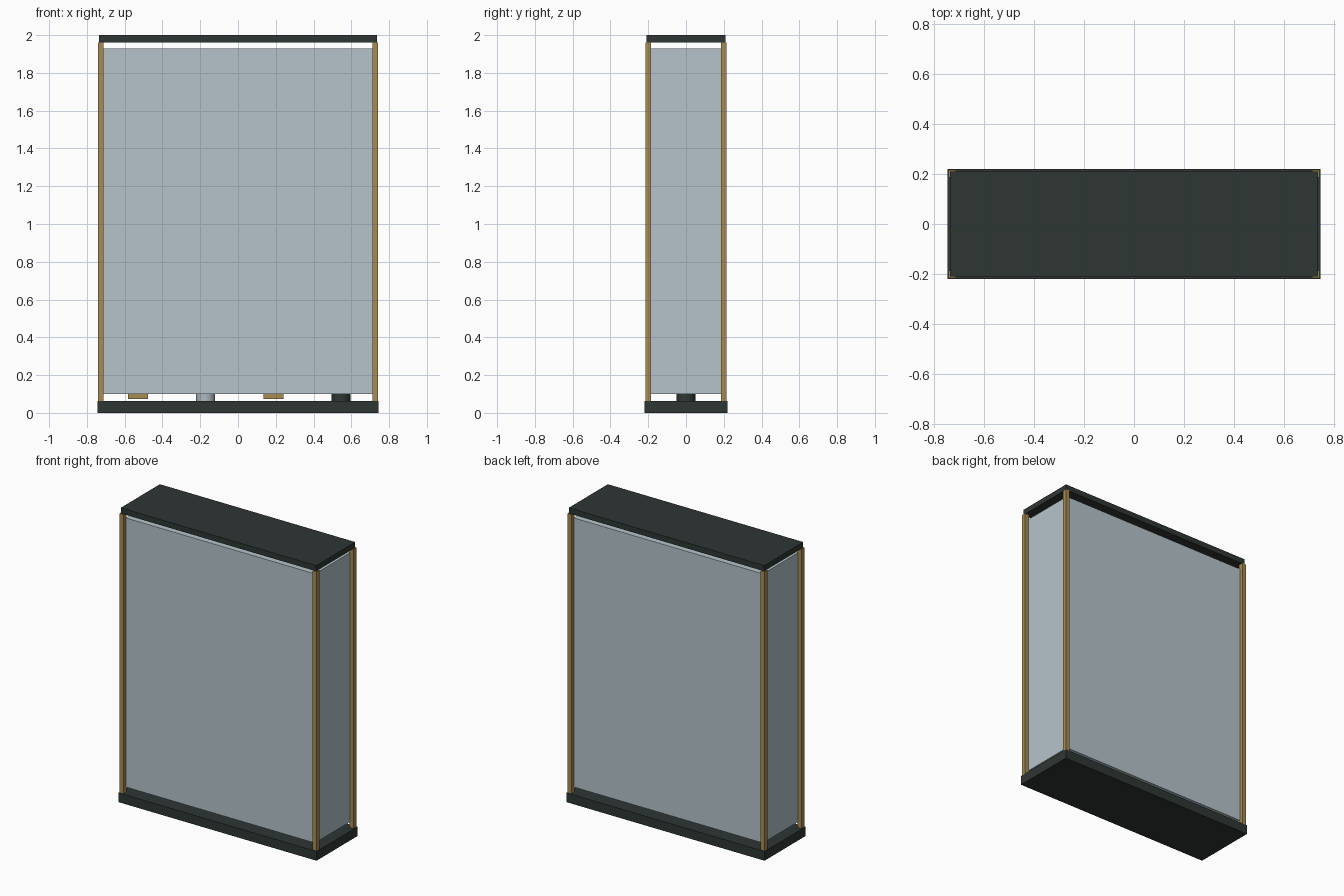
import bpy, bmesh
from mathutils import Matrix

if "Cube" in bpy.data.objects:
    bpy.data.objects.remove(bpy.data.objects["Cube"])


def material(name, rgb):
    m = bpy.data.materials.new(name)
    m.diffuse_color = (*rgb, 1)
    m.use_nodes = True
    m.node_tree.nodes["Principled BSDF"].inputs["Base Color"].default_value = m.diffuse_color
    return m


DARK = material("dark charcoal", (0.027, 0.037, 0.034))
BRASS = material("aged brass", (0.39, 0.26, 0.085))
GLASS = material("pale blue glass", (0.46, 0.55, 0.60))
STEEL = material("pale steel", (0.42, 0.48, 0.52))


def add_object(name, bm, mat):
    mesh = bpy.data.meshes.new(name)
    bm.to_mesh(mesh)
    bm.free()
    ob = bpy.data.objects.new(name, mesh)
    mesh.materials.append(mat)
    bpy.context.collection.objects.link(ob)
    return ob


def box(name, mat, x, y, z0, z1, cx=0, cy=0):
    """Box of half-sizes x, y between heights z0 and z1."""
    bm = bmesh.new()
    mtx = Matrix.Translation((cx, cy, (z0 + z1) / 2)) @ Matrix.Diagonal((2 * x, 2 * y, z1 - z0, 1))
    bmesh.ops.create_cube(bm, size=1, matrix=mtx)
    return add_object(name, bm, mat)


def drum(name, mat, r0, r1, z0, z1, cx):
    """Round exhibit with a smooth side."""
    bm = bmesh.new()
    bmesh.ops.create_cone(bm, cap_ends=True, segments=32, radius1=r0, radius2=r1,
                          depth=z1 - z0, matrix=Matrix.Translation((cx, 0, (z0 + z1) / 2)))
    for f in bm.faces:
        f.smooth = len(f.verts) == 4
    for e in bm.edges:
        e.smooth = all(len(f.verts) == 4 for f in e.link_faces)
    return add_object(name, bm, mat)


# plinth, roof and glass body
box("base_plinth", DARK, 0.745, 0.22, 0, 0.063)
box("top_cap", DARK, 0.735, 0.21, 1.962, 2.0)
box("glass_case", GLASS, 0.712, 0.19, 0.10, 1.93)

# four corner posts
for sx, side in ((-1, "left"), (1, "right")):
    for sy, end in ((-1, "front"), (1, "back")):
        box(f"{end}_{side}_post", BRASS, 0.015, 0.015, 0.063, 1.962, sx * 0.726, sy * 0.2)

# exhibits standing in a row inside the case
box("exhibit_brass_left", BRASS, 0.053, 0.045, 0.073, 0.2, -0.53)
drum("exhibit_steel", STEEL, 0.05, 0.05, 0.063, 0.2, -0.172)
box("exhibit_brass_right", BRASS, 0.053, 0.045, 0.073, 0.2, 0.187)
drum("exhibit_dark", DARK, 0.05, 0.05, 0.063, 0.2, 0.545)
